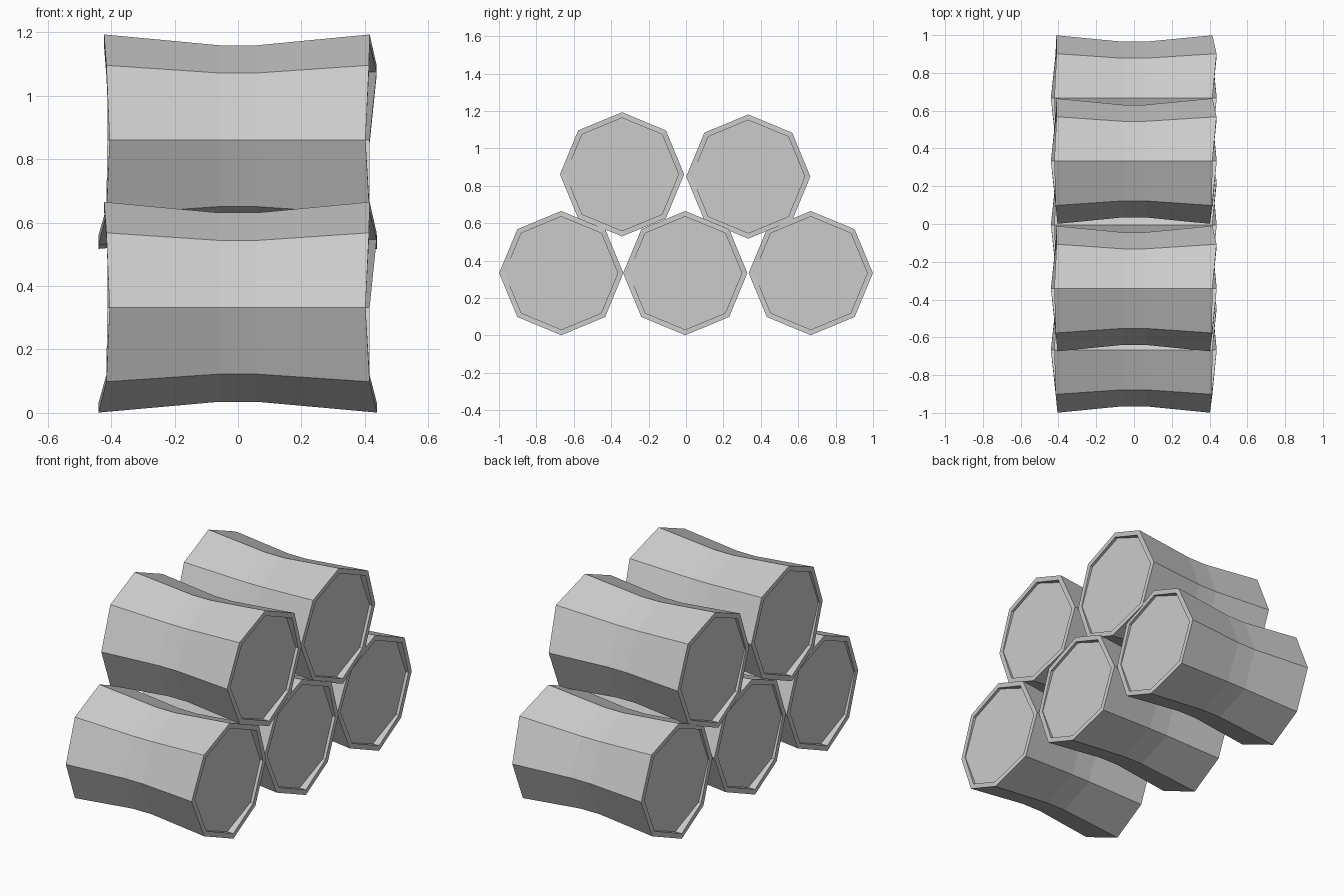
import bpy
from math import cos, sin, tau

cube = bpy.data.objects.get("Cube")
if cube:
    bpy.data.objects.remove(cube, do_unlink=True)

grey = bpy.data.materials.new("light_grey")
grey.use_nodes = True
colour = (0.6, 0.6, 0.6, 1)
grey.diffuse_color = colour
grey.node_tree.nodes["Principled BSDF"].inputs["Base Color"].default_value = colour

SIDES = 8
OUTER, INNER, WAIST = 0.332, 0.302, 0.298
CAP = 0.398  # distance of the recessed end caps from the middle
# Uneven rim reach per corner, counted from back over the top to front
LEFT_RIM = (.415, .437, .415, .413, .402, .415, .438, .415)
RIGHT_RIM = (.412, .41, .422, .415, .405, .415, .44, .415)


def ring(radius, reach):
    return [(reach[i], radius * cos(tau * i / SIDES), radius * sin(tau * i / SIDES))
            for i in range(SIDES)]


def barrel_mesh():
    """Hourglass barrel along x with rough rims and recessed caps."""
    flat = lambda x: [x] * SIDES
    right = [-x for x in RIGHT_RIM]
    rings = [ring(INNER, flat(-CAP)), ring(INNER, right), ring(OUTER, right),
             ring(WAIST, flat(-0.06)), ring(WAIST, flat(0.06)),
             ring(OUTER, LEFT_RIM), ring(INNER, LEFT_RIM), ring(INNER, flat(CAP))]
    verts = [v for r in rings for v in r]
    faces = []
    for k in range(len(rings) - 1):
        a, b = k * SIDES, (k + 1) * SIDES
        for i in range(SIDES):
            j = (i + 1) % SIDES
            faces.append((a + i, a + j, b + j, b + i))
    # End caps
    last = (len(rings) - 1) * SIDES
    faces.append(tuple(reversed(range(SIDES))))
    faces.append(tuple(range(last, last + SIDES)))
    mesh = bpy.data.meshes.new("barrel")
    mesh.from_pydata(verts, [], faces)
    mesh.materials.append(grey)
    mesh.update()
    return mesh


# Stack: three barrels below, two resting on top
mesh = barrel_mesh()
stack = {
    "lower_front_barrel": (-0.667, 0.333),
    "lower_middle_barrel": (-0.004, 0.333),
    "lower_back_barrel": (0.667, 0.333),
    "upper_front_barrel": (-0.342, 0.861),
    "upper_back_barrel": (0.333, 0.849),
}
for name, (y, z) in stack.items():
    barrel = bpy.data.objects.new(name, mesh)
    barrel.location = (0, y, z)
    bpy.context.collection.objects.link(barrel)
